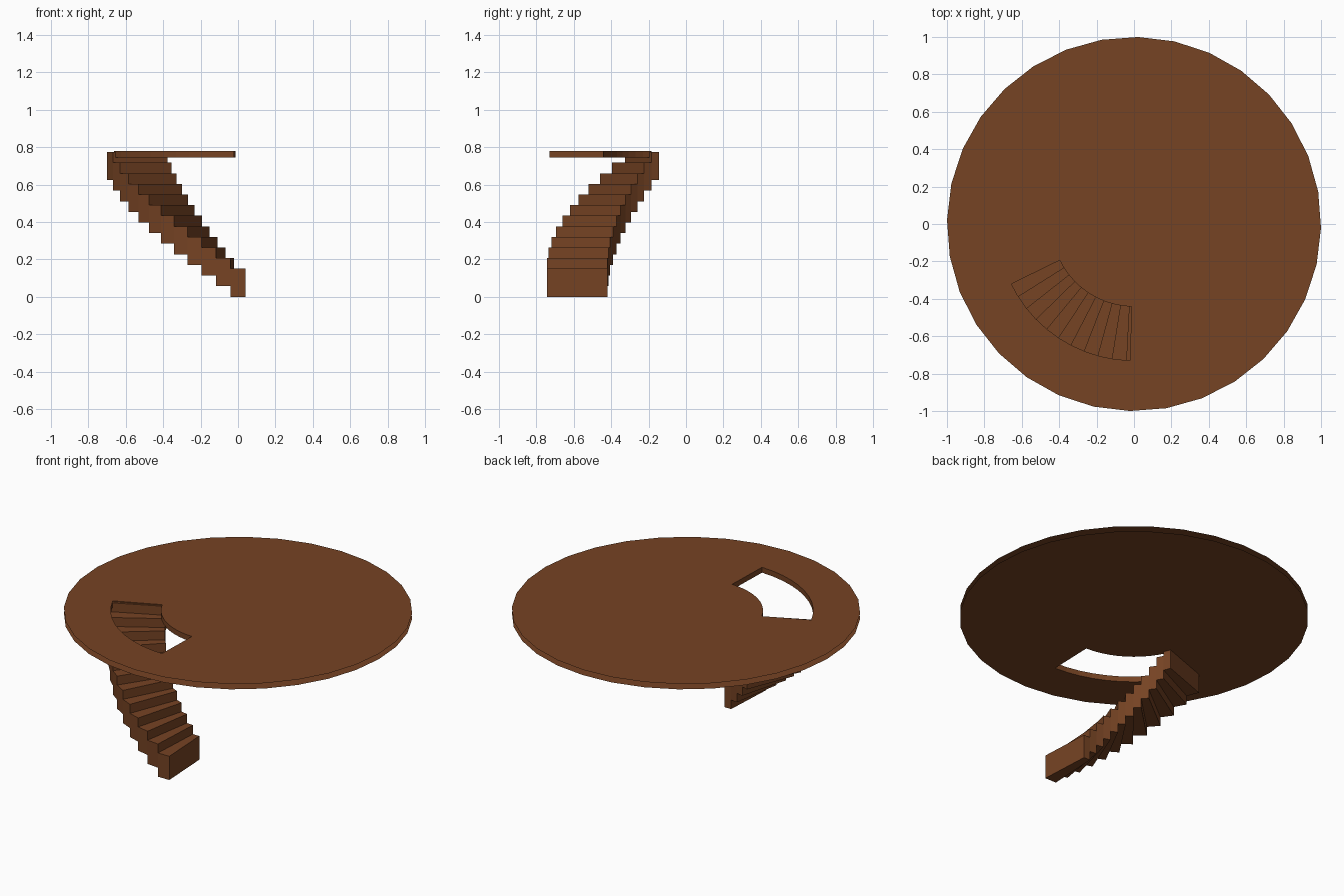
import bpy, bmesh, math

if "Cube" in bpy.data.objects:
    bpy.data.objects.remove(bpy.data.objects["Cube"])

brown = bpy.data.materials.new("warm_brown_wood")
brown.diffuse_color = (0.18, 0.056, 0.017, 1)
brown.use_nodes = True
brown.node_tree.nodes["Principled BSDF"].inputs["Base Color"].default_value = brown.diffuse_color


def finish(name, bm):
    mesh = bpy.data.meshes.new(name)
    bm.to_mesh(mesh)
    bm.free()
    mesh.materials.append(brown)
    obj = bpy.data.objects.new(name, mesh)
    bpy.context.collection.objects.link(obj)
    return obj


def polar(r, a):
    """Point at radius r, a degrees clockwise (seen from above) from the front."""
    t = math.radians(270 - a)
    return r * math.cos(t), r * math.sin(t)


# Stairs: twelve wedge treads climbing around the centre
STEPS, ANGLE, RISE, THICK = 12, 6.09, 0.0567, 0.150
R_IN, R_OUT = 0.42, 0.745
for k in range(STEPS):
    a0, a1 = (k - 0.5) * ANGLE, (k + 0.5) * ANGLE
    corners = [polar(R_IN, a0), polar(R_OUT, a0), polar(R_OUT, a1), polar(R_IN, a1)]
    bm = bmesh.new()
    low = [bm.verts.new((x, y, k * RISE)) for x, y in corners]
    high = [bm.verts.new((x, y, k * RISE + THICK)) for x, y in corners]
    bm.faces.new(low)
    bm.faces.new(high)
    for i in range(4):
        j = (i + 1) % 4
        bm.faces.new((low[i], low[j], high[j], high[i]))
    bmesh.ops.recalc_face_normals(bm, faces=bm.faces)
    finish(f"stair_step_{k + 1:02d}", bm)

# Landing: two round sheets (open outer rim) joined by the stair opening's walls
Z_LOW, Z_HIGH, SIDES, SEGS = 0.745, 0.779, 32, 10
A0, A1 = 1.7, 65.2
arc = [A0 + (A1 - A0) * i / SEGS for i in range(SEGS + 1)]
hole = [polar(0.73, a) for a in arc] + [polar(0.442, a) for a in reversed(arc)]
rim = [polar(1.0, 1.25 + 360 * i / SIDES) for i in range(SIDES)]

bm = bmesh.new()
hole_loops = []
for z, up in ((Z_LOW, -1), (Z_HIGH, 1)):
    edges = []
    for loop in (rim, hole):
        vs = [bm.verts.new((x, y, z)) for x, y in loop]
        edges += [bm.edges.new((vs[i - 1], vs[i])) for i in range(len(vs))]
    hole_loops.append(vs)
    res = bmesh.ops.triangle_fill(bm, edges=edges, use_beauty=True, normal=(0, 0, up))
    for f in res["geom"]:
        if isinstance(f, bmesh.types.BMFace):
            f.normal_update()
            if f.normal.z * up < 0:
                f.normal_flip()
# Merge the coplanar triangles into large flat faces
bmesh.ops.dissolve_limit(bm, angle_limit=0.01, verts=[], edges=bm.edges[:])
# Walls of the opening, facing into the hole
low, high = hole_loops
cx, cy = polar(0.586, (A0 + A1) / 2)
n = len(low)
for i in range(n):
    f = bm.faces.new((low[i - 1], low[i], high[i], high[i - 1]))
    f.normal_update()
    # aim at the mid-line of the opening
    c = f.calc_center_median()
    r = math.hypot(c.x, c.y)
    if i in (0, SEGS + 1):
        inward = f.normal.x * (cx - c.x) + f.normal.y * (cy - c.y)
    else:
        inward = (f.normal.x * c.x + f.normal.y * c.y) * (0.586 - r)
    if inward < 0:
        f.normal_flip()
finish("round_landing", bm)
